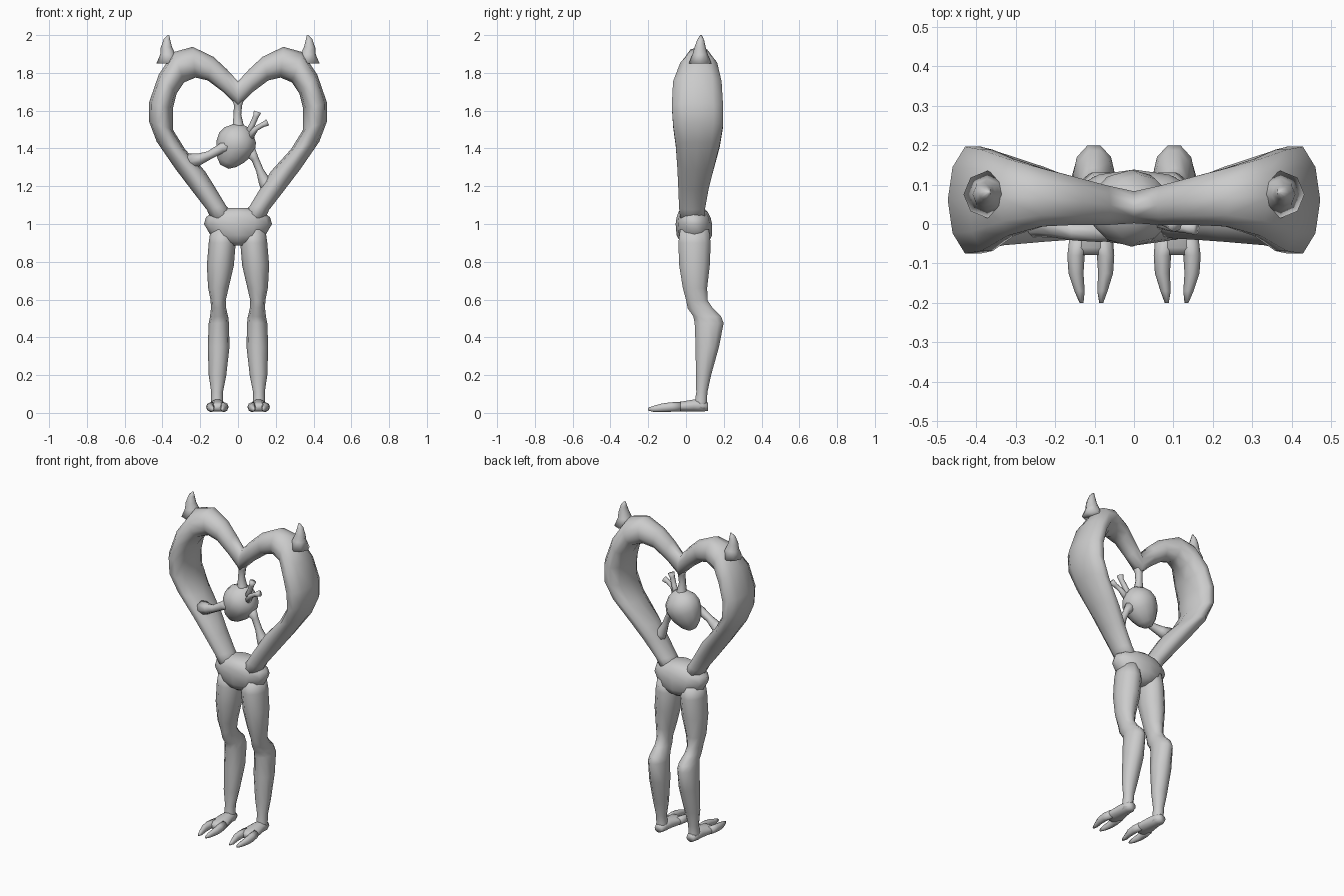
import bpy, bmesh, math
from mathutils import Vector as V


def loft(name, rings, n=10, caps=(True, True), mirror=False):
    """Skin a list of elliptical rings (centre, half axis u, half axis v)."""
    bm = bmesh.new()
    loops = []
    for c, u, v in rings:
        loops.append([bm.verts.new(c + u * math.cos(2 * math.pi * i / n)
                                   + v * math.sin(2 * math.pi * i / n)) for i in range(n)])
    for a, b in zip(loops, loops[1:]):
        for i in range(n):
            j = (i + 1) % n
            bm.faces.new((a[i], a[j], b[j], b[i]))
    for loop, cap in zip((loops[0], loops[-1]), caps):
        if cap:
            bm.faces.new(loop)
    bmesh.ops.recalc_face_normals(bm, faces=bm.faces)
    for f in bm.faces:
        f.smooth = True
    me = bpy.data.meshes.new(name)
    bm.to_mesh(me)
    bm.free()
    ob = bpy.data.objects.new(name, me)
    bpy.context.collection.objects.link(ob)
    if mirror:
        ob.modifiers.new("mirror", 'MIRROR').use_clip = True
    return ob


def flat(x0, x1, y0, y1, z):
    """Horizontal ring from its extents."""
    return (V(((x0 + x1) / 2, (y0 + y1) / 2, z)), V(((x1 - x0) / 2, 0, 0)), V((0, (y1 - y0) / 2, 0)))


def upright(x0, x1, z0, z1, y):
    """Ring facing front, from its extents."""
    return (V(((x0 + x1) / 2, y, (z0 + z1) / 2)), V(((x1 - x0) / 2, 0, 0)), V((0, 0, (z1 - z0) / 2)))


def across(xi, zi, xo, zo, y0, y1):
    """Ring spanning an inner and an outer outline point."""
    a, b, y = V((xi, 0, zi)), V((xo, 0, zo)), (y0 + y1) / 2
    return ((a + b) / 2 + V((0, y, 0)), (b - a) / 2, V((0, (y1 - y0) / 2, 0)))


def tube(name, pts, n=8, **kw):
    """Round tube through (x, y, z, radius) points."""
    rings = []
    for i, p in enumerate(pts):
        d = V(pts[min(i + 1, len(pts) - 1)][:3]) - V(pts[max(i - 1, 0)][:3])
        u = d.cross(V((0, 1, 0))).normalized()
        rings.append((V(p[:3]), u * p[3], d.cross(u).normalized() * p[3]))
    return loft(name, rings, n, **kw)


# heart-shaped loop of the torso
loft("heart_frame", [across(*r) for r in (
    (0, 1.62, 0, 1.755, 0, .085),
    (.08, 1.70, .06, 1.82, -.005, .10),
    (.16, 1.76, .13, 1.885, -.005, .12),
    (.225, 1.775, .24, 1.938, -.01, .145),
    (.285, 1.75, .34, 1.91, -.035, .17),
    (.325, 1.69, .42, 1.79, -.075, .195),
    (.345, 1.61, .472, 1.64, -.082, .203),
    (.345, 1.50, .47, 1.54, -.075, .203),
    (.28, 1.395, .43, 1.435, -.06, .185),
    (.175, 1.28, .33, 1.29, -.05, .15),
    (.125, 1.20, .25, 1.185, -.045, .125),
    (.065, 1.10, .165, 1.075, -.04, .105),
    (.01, 1.03, .12, .98, -.03, .10))], n=10, caps=(False, True), mirror=True)

# horns
tube("horn", [(.372, .075, 1.85, .06), (.372, .075, 1.90, .04), (.379, .075, 1.935, .03),
              (.376, .078, 1.975, .018), (.367, .08, 2.0, .004)], mirror=True)

# pelvis with flared hip rim
loft("pelvis", [flat(*r) for r in (
    (-.06, .06, -.01, .09, 1.085), (-.13, .13, -.04, .115, 1.065), (-.17, .17, -.05, .13, 1.035),
    (-.18, .18, -.055, .138, 1.0), (-.145, .145, -.05, .138, .94),
    (-.09, .09, -.03, .12, .905), (-.03, .03, .0, .09, .885))], n=12)

# legs
loft("leg", [flat(*r) for r in (
    (.02, .145, -.035, .125, .97), (.012, .155, -.045, .135, .90), (.022, .165, -.04, .13, .78),
    (.05, .158, -.02, .115, .66), (.065, .145, -.002, .118, .595), (.063, .143, .005, .145, .555),
    (.052, .148, .035, .19, .51), (.048, .155, .042, .203, .475), (.045, .16, .048, .178, .35),
    (.062, .155, .05, .135, .2), (.08, .142, .053, .115, .11), (.08, .143, .045, .112, .06),
    (.075, .145, .04, .115, .02))], n=10, mirror=True)

# feet
loft("foot", [upright(*r) for r in (
    (.085, .135, .01, .055, .117), (.075, .145, .005, .07, .085), (.068, .15, .005, .072, .04),
    (.055, .16, .005, .062, -.02), (.053, .165, .008, .056, -.06), (.07, .15, .015, .045, -.078))],
     n=10, mirror=True)

# two toes per foot
for name, xs in (("inner_toe", (.08, .072, .072, .08, .083)), ("outer_toe", (.137, .147, .147, .138, .133))):
    loft(name, [upright(x - w, x + w, z0, z1, y) for x, (w, z0, z1, y) in zip(xs, (
        (.026, .008, .058, -.03), (.022, .006, .056, -.08), (.019, .005, .05, -.125),
        (.013, .005, .038, -.17), (.005, .012, .027, -.2)))], n=8, mirror=True)

# hanging organ, pointed to the lower left
axis = V((-.45, 0, -.89))
side = V((.89, 0, -.45))
loft("organ", [(V((.035, .04, 1.515)) + axis * t, side * r, V((0, r * .92, 0))) for t, r in (
    (-.005, .02), (.015, .06), (.05, .093), (.09, .106), (.13, .1), (.17, .084), (.21, .058), (.238, .025))], n=12)

# vessels that hold the organ
tube("top_vessel", [(.005, .04, 1.47, .05), (0, .04, 1.53, .028), (-.003, .04, 1.58, .02),
                    (0, .042, 1.63, .022), (0, .042, 1.68, .04)])
tube("left_vessel", [(-.03, .0, 1.42, .04), (-.09, -.02, 1.40, .026), (-.15, -.02, 1.365, .022),
                     (-.20, -.005, 1.345, .03), (-.25, .01, 1.33, .045)])
tube("right_vessel", [(.05, .04, 1.40, .04), (.09, .04, 1.345, .02), (.115, .04, 1.285, .02),
                      (.14, .04, 1.225, .032), (.17, .04, 1.18, .045)])

# forked stub vessels
tube("upper_stub", [(.045, .02, 1.46, .022), (.075, .01, 1.525, .015), (.095, .0, 1.57, .015), (.103, 0, 1.594, .02)])
tube("side_stub", [(.06, .01, 1.46, .022), (.095, -.005, 1.505, .014), (.13, -.01, 1.525, .013), (.158, -.01, 1.538, .018)])
